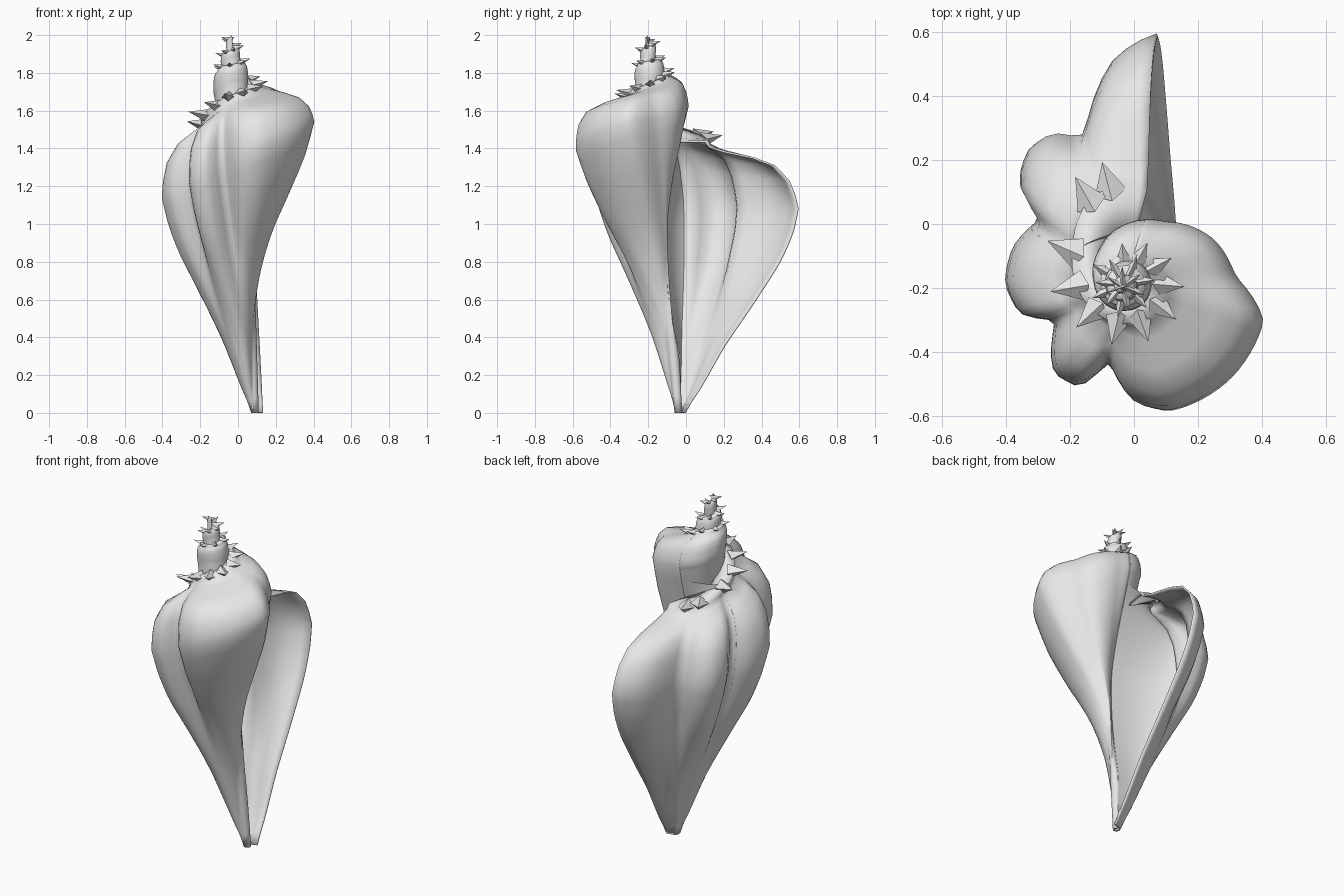
import bpy, math

if "Cube" in bpy.data.objects:
    bpy.data.objects.remove(bpy.data.objects["Cube"])

# ---- spiral tables: angle in degrees (lip at 86, apex at 1400) -> value
RADIUS = [(86, .73), (98, .65), (114, .43), (123, .495), (134, .505), (146, .46), (154, .34),
          (171, .4), (187, .425), (202, .4), (212, .30), (231, .42), (245, .41), (254, .29),
          (270, .41), (285, .45), (312, .45), (342, .44), (360, .33), (384, .29), (417, .21),
          (450, .175), (495, .13), (540, .105), (630, .09), (720, .08), (810, .07), (990, .052),
          (1170, .035), (1400, .012)]
WIDEST_Z = [(86, 1.08), (135, 1.1), (187, 1.14), (236, 1.25), (285, 1.4), (345, 1.55),
            (400, 1.6), (450, 1.64), (540, 1.7), (630, 1.76), (720, 1.78), (810, 1.8),
            (990, 1.87), (1170, 1.93), (1400, 1.98)]
SEAM_Z = [(86, 1.44), (105, 1.46), (120, 1.48), (155, 1.53), (187, 1.58), (220, 1.63),
          (255, 1.68), (290, 1.70), (335, 1.73), (385, 1.77), (450, 1.815), (540, 1.83),
          (630, 1.845), (720, 1.865), (810, 1.875), (990, 1.92), (1170, 1.96), (1400, 2.0)]
SEAM_R = [(86, .26), (105, .28), (120, .27), (155, .2), (187, .17), (220, .15), (255, .14),
          (335, .13), (385, .11), (450, .085), (540, .075), (720, .065), (810, .06),
          (990, .045), (1170, .03), (1400, .004)]
HOLLOW = [(86, 1), (240, 1.1), (254, 1.3), (285, 2.1), (312, 2.6), (345, 3), (450, 4), (1400, 4)]
SLOPE = [(86, 1), (130, 1.3), (187, 2), (236, 1.6), (285, 1), (1400, 1)]
# lower profile (height fraction, radius fraction) and upper profile (radius, height)
LOWER = [(0, .04), (.1, .16), (.33, .38), (.53, .61), (.73, .83), (.88, .95), (1, 1)]
UPPER = [(.975, .2), (.92, .42), (.77, .64), (.53, .76), (.2, .85), (.04, .92), (0, 1)]
N_LOW = 18
PILLAR = 434        # angle where the body whorl turns into the opening


def lerp(table, a):
    if a <= table[0][0]:
        return table[0][1]
    for (a0, v0), (a1, v1) in zip(table, table[1:]):
        if a <= a1:
            return v0 + (v1 - v0) * (a - a0) / (a1 - a0)
    return table[-1][1]


def soft(table, a):
    return (lerp(table, a - 3) + 2 * lerp(table, a) + lerp(table, a + 3)) / 4


def clamp(v):
    return max(0, min(1, v))


def place(a, r, z):
    """Polar point around the slightly leaning shell axis."""
    t = math.radians(a)
    return (.09 - .065 * z + r * math.cos(t), -.04 - .08 * z + r * math.sin(t), z)


def low_point(a, z):
    """Point of the tapering lower part at height z."""
    zm = soft(WIDEST_Z, a)
    t = clamp(z / zm)
    R = soft(RADIUS, a)
    w = min(25, a - 86)     # knobs fade out towards the canal
    R_low = sum(lerp(RADIUS, a + w * k / 4) for k in range(-4, 5)) / 9
    g = (lerp(LOWER, t - .04) + 2 * lerp(LOWER, t) + lerp(LOWER, t + .04)) / 4
    if t > .999:
        g = 1
    rr = R_low + (R - R_low) * clamp((t - .3) / .45)
    r = max(rr * g ** lerp(HOLLOW, a), min(rr, .02 + .055 * t))
    x, y, z = place(a, r, z)
    # lip edge is straight in plan; central pillar bows away from the opening
    x += .04 * (1 - r / .74) * clamp((112 - a) / 26)
    y -= .075 * math.sin(math.pi * clamp((t - .2) / .8)) * clamp((a - 370) / 64)
    return (x, y, z)


def profile(a, z0):
    zm, sz, sr = soft(WIDEST_Z, a), soft(SEAM_Z, a), soft(SEAM_R, a)
    R, p = soft(RADIUS, a), lerp(SLOPE, a)
    row = [low_point(a, z0 + (zm - z0) * j / N_LOW) for j in range(N_LOW + 1)]
    for fr, fz in UPPER:
        r = sr + (R - sr) * fr ** p
        x, y, z = place(a, r, zm + (sz - zm) * fz)
        row.append((x + .04 * (1 - r / .74) * clamp((112 - a) / 26), y, z))
    row.append(place(a, sr * .45, sz))      # tuck under the next whorl
    return row


def make_object(name, verts, faces, mat, smooth):
    me = bpy.data.meshes.new(name)
    me.from_pydata(verts, [], faces)
    me.materials.append(mat)
    me.polygons.foreach_set("use_smooth", [smooth] * len(me.polygons))
    me.update()
    ob = bpy.data.objects.new(name, me)
    bpy.context.collection.objects.link(ob)
    return ob


def sheet(name, rows, mat):
    n = len(rows[0])
    faces = [(i * n + j, i * n + n + j, i * n + n + j + 1, i * n + j + 1)
             for i in range(len(rows) - 1) for j in range(n - 1)]
    return make_object(name, [v for row in rows for v in row], faces, mat, True)


grey = bpy.data.materials.new("shell_grey")
grey.diffuse_color = (.8, .8, .8, 1)
grey.use_nodes = True
grey.node_tree.nodes["Principled BSDF"].inputs["Base Color"].default_value = grey.diffuse_color

# ---- body whorl from the lip round to the pillar
body = sheet("body_whorl", [profile(a, 0) for a in range(86, PILLAR + 1, 4)], grey)
wall = body.modifiers.new("wall", "SOLIDIFY")
wall.thickness = .01
wall.offset = -1

# ---- spire: each turn starts just under the seam of the turn below
sheet("spire", [profile(a, min(soft(SEAM_Z, a - 360) - .12, soft(WIDEST_Z, a) - .03))
                for a in range(PILLAR, 1401, 7)], grey)

# ---- inner wall closing the opening, from pillar to the inside of the outer wall
rows = []
outer = profile(160, 0)[:-1]
for i in range(11):
    s = i / 10
    row = []
    for q in outer:
        p = low_point(PILLAR, q[2])
        cx, cy = p[0] + .75 * (q[0] - p[0]), p[1] + .25 * (q[1] - p[1])
        row.append(((1 - s) ** 2 * p[0] + 2 * s * (1 - s) * cx + s * s * q[0],
                    (1 - s) ** 2 * p[1] + 2 * s * (1 - s) * cy + s * s * q[1], q[2]))
    rows.append(row)
sheet("inner_wall", rows, grey)

# ---- crown of broad spines following the seam up the spire
spine_angles, a = [105, 120], 157
while a < 1280:
    spine_angles.append(a)
    a += 33 if a < 450 else 55
verts, faces = [], []
for a in spine_angles:
    r, z = soft(SEAM_R, a), soft(SEAM_Z, a)
    length = min(.085, max(.035, .5 * r))
    half = math.degrees(length * .62 / r)
    b = len(verts)
    verts += [place(a - half, r - .01, z - .01), place(a, r - .01, z - .55 * length),
              place(a + half, r - .01, z - .01), place(a, r - .04, z + .3 * length),
              place(a, r + length, z + .01)]
    faces += [(b + i, b + (i + 1) % 4, b + 4) for i in range(4)]
    faces.append((b + 3, b + 2, b + 1, b))
make_object("spines", verts, faces, grey, False)
